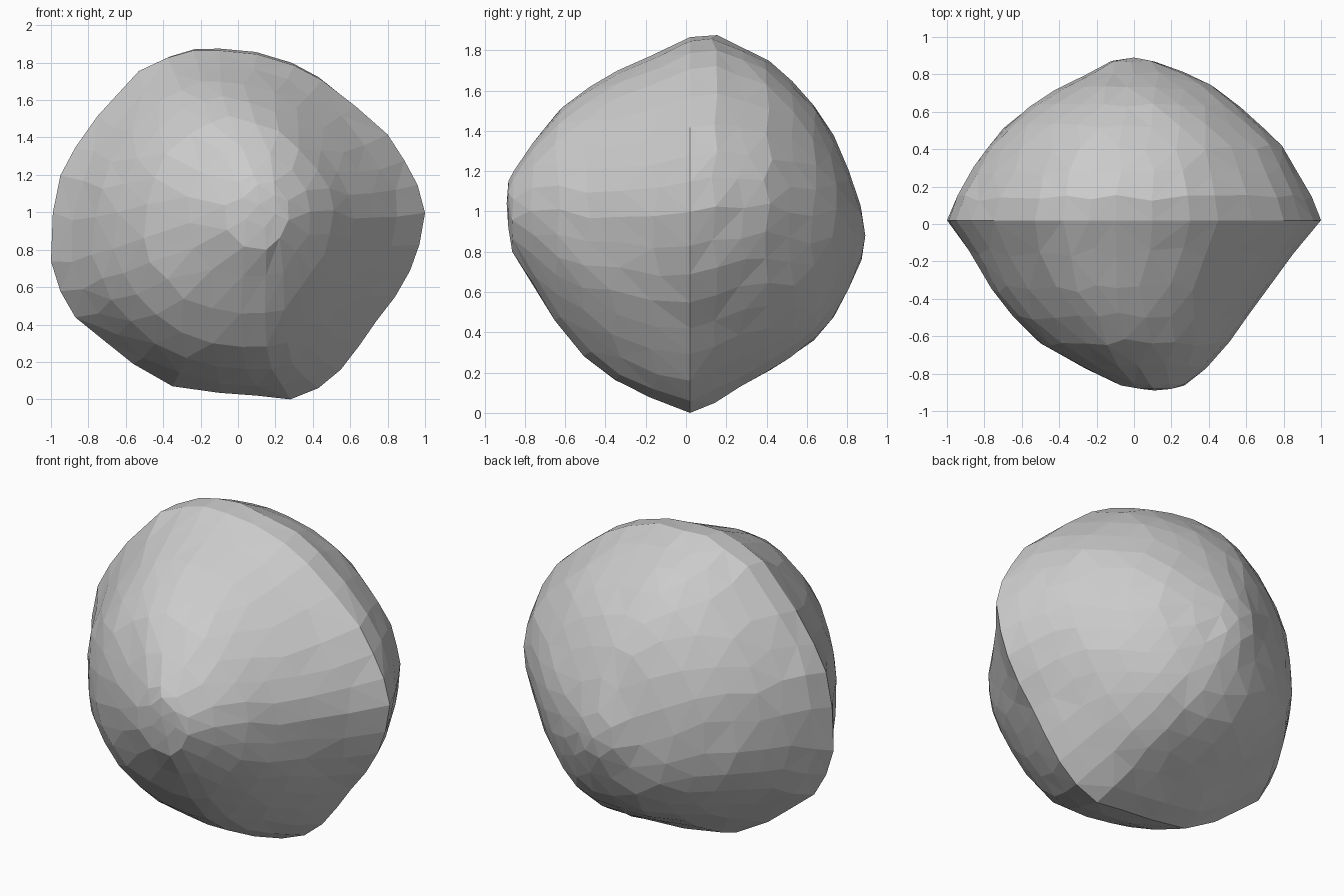
import bpy, bmesh, random
from mathutils import Vector

if "Cube" in bpy.data.objects:
    bpy.data.objects.remove(bpy.data.objects["Cube"])

random.seed(4)

# Front outline of the boulder (x, z), running along the sharp side ridge
OUTLINE = [(-0.1, 1.87), (0.1, 1.85), (0.3, 1.79), (0.45, 1.71), (0.63, 1.57),
           (0.8, 1.42), (0.89, 1.28), (0.96, 1.15), (1, 1), (0.97, 0.83),
           (0.92, 0.69), (0.84, 0.55), (0.74, 0.42), (0.65, 0.29), (0.55, 0.16),
           (0.43, 0.06), (0.28, 0), (0.1, 0.02), (-0.1, 0.035), (-0.35, 0.07),
           (-0.56, 0.19), (-0.71, 0.31), (-0.87, 0.44), (-0.95, 0.58), (-1, 0.74),
           (-0.99, 1), (-0.95, 1.2), (-0.87, 1.35), (-0.75, 1.52), (-0.53, 1.76),
           (-0.38, 1.83), (-0.24, 1.87)]
N = len(OUTLINE)

# Slices from front to back: y, x min, x max, z min, z max, number of sides
SLICES = [(-0.88, 0.03, 0.2, 0.92, 1.15, 6), (-0.86, -0.07, 0.27, 0.8, 1.2, 10),
          (-0.78, -0.25, 0.39, 0.66, 1.33, 16), (-0.65, -0.52, 0.52, 0.45, 1.51, 24),
          (-0.5, -0.66, 0.61, 0.26, 1.61, 28), (-0.35, -0.77, 0.72, 0.15, 1.7, 32),
          (-0.15, -0.89, 0.86, 0.05, 1.79, 32), (0.02, -1, 1, 0, 1.865, 32),
          (0.14, -0.95, 0.95, 0.05, 1.875, 32), (0.28, -0.88, 0.88, 0.13, 1.82, 32),
          (0.4, -0.8, 0.82, 0.2, 1.77, 32), (0.53, -0.69, 0.69, 0.28, 1.65, 28),
          (0.64, -0.56, 0.57, 0.35, 1.53, 24), (0.74, -0.41, 0.42, 0.46, 1.38, 18),
          (0.82, -0.23, 0.26, 0.62, 1.2, 12), (0.87, -0.12, 0.11, 0.76, 1.03, 7)]

bm = bmesh.new()


def make_ring(y, x0, x1, z0, z1, count):
    """Outline resampled, rounded towards the tips and fitted to the bounds."""
    blend = (0.35 if y < 0 else 0.6) * min(1, abs(y - 0.02) / 0.8)
    pts = []
    for i in range(count):
        f = i * N / count
        k = int(f)
        p = Vector(OUTLINE[k]).lerp(Vector(OUTLINE[(k + 1) % N]), f - k)
        p -= Vector((0, 0.935))
        p = p.lerp(p.normalized() * 0.97, blend)
        pts.append(p)
    xs, zs = [p.x for p in pts], [p.y for p in pts]
    rough = 0 if y == 0.02 else 0.02 * min(1, (x1 - x0) / 1.2)
    ring = []
    for p in pts:
        x = x0 + (p.x - min(xs)) / (max(xs) - min(xs)) * (x1 - x0)
        z = z0 + (p.y - min(zs)) / (max(zs) - min(zs)) * (z1 - z0)
        ring.append(bm.verts.new((x, y + random.uniform(-rough, rough), z)))
    return ring


def stitch(a, b):
    """Triangles between two rings with different side counts."""
    i = j = 0
    while i < len(a) or j < len(b):
        va, vb = a[i % len(a)], b[j % len(b)]
        step_a, step_b = (i + 1) / len(a), (j + 1) / len(b)
        if abs(step_a - step_b) < 1e-6:
            use_a = random.random() < 0.5
        else:
            use_a = step_a < step_b
        if use_a and i < len(a):
            i += 1
            bm.faces.new((va, a[i % len(a)], vb))
        else:
            j += 1
            bm.faces.new((va, b[j % len(b)], vb))


rings = [make_ring(*s) for s in SLICES]
for a, b in zip(rings, rings[1:]):
    stitch(a, b)

# Front and back tips
for ring, tip in ((rings[0], (0.11, -0.89, 1.04)), (rings[-1], (0.0, 0.89, 0.88))):
    v = bm.verts.new(tip)
    for i in range(len(ring)):
        bm.faces.new((ring[i], ring[(i + 1) % len(ring)], v))

# Soften the slices everywhere but the ridge and the tips
soft = [v for s, r in zip(SLICES, rings) if 0.15 < abs(s[0] - 0.02) < 0.83 for v in r]
bmesh.ops.smooth_vert(bm, verts=soft, factor=0.5,
                      use_axis_x=True, use_axis_y=True, use_axis_z=True)

bmesh.ops.recalc_face_normals(bm, faces=bm.faces)
mesh = bpy.data.meshes.new("boulder")
bm.to_mesh(mesh)
bm.free()
boulder = bpy.data.objects.new("boulder", mesh)
bpy.context.collection.objects.link(boulder)
